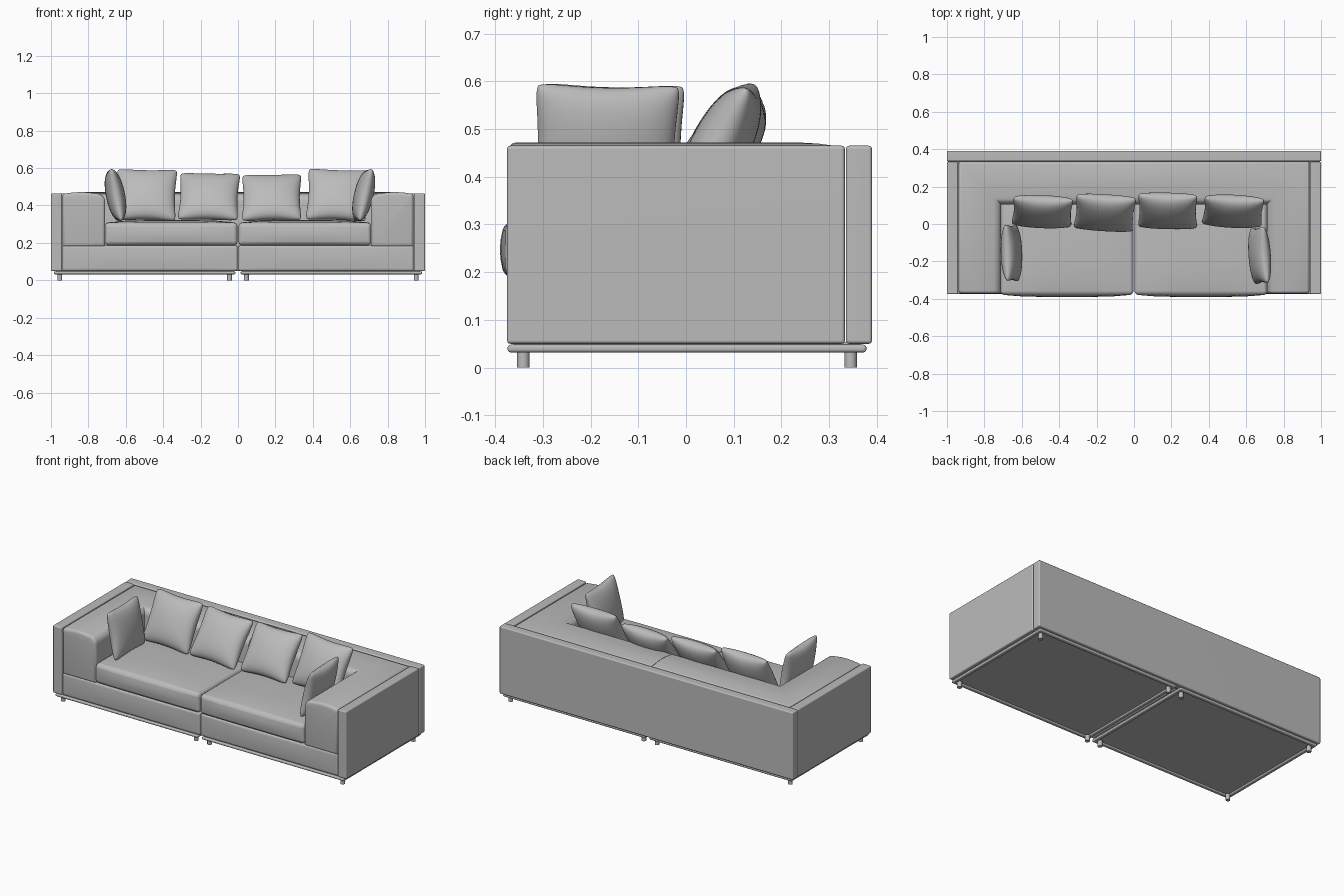
import bpy, bmesh, math
from mathutils import Matrix

if "Cube" in bpy.data.objects:
    bpy.data.objects.remove(bpy.data.objects["Cube"])

fabric = bpy.data.materials.new("grey fabric")
fabric.diffuse_color = (0.5, 0.5, 0.5, 1)
fabric.use_nodes = True
fabric.node_tree.nodes["Principled BSDF"].inputs["Base Color"].default_value = fabric.diffuse_color


def finish(name, bm, angle=None):
    bmesh.ops.recalc_face_normals(bm, faces=bm.faces[:])
    me = bpy.data.meshes.new(name)
    bm.to_mesh(me)
    bm.free()
    me.materials.append(fabric)
    ob = bpy.data.objects.new(name, me)
    bpy.context.collection.objects.link(ob)
    for p in me.polygons:
        p.use_smooth = True
    if angle:
        bpy.ops.object.select_all(action='DESELECT')
        ob.select_set(True)
        bpy.context.view_layer.objects.active = ob
        bpy.ops.object.shade_smooth_by_angle(angle=math.radians(angle))
    return ob


def box(name, lo, hi, bevel, cuts=0, crown=0.0, bulge=0.0, segs=3):
    """Rounded box; optional swollen top (crown) and front (bulge)."""
    bm = bmesh.new()
    bmesh.ops.create_cube(bm, size=2)
    if cuts:
        bmesh.ops.subdivide_edges(bm, edges=bm.edges[:], cuts=cuts, use_grid_fill=True)
    c = [(a + b) / 2 for a, b in zip(lo, hi)]
    h = [abs(b - a) / 2 for a, b in zip(lo, hi)]
    for v in bm.verts:
        x, y, z = v.co
        v.co = (c[0] + h[0] * x, c[1] + h[1] * y, c[2] + h[2] * z)
        if z > 0.99:
            v.co.z += crown * (1 - x ** 4) * (1 - y ** 4)
        if y < -0.99:
            v.co.y -= bulge * (1 - x ** 4) * (1 - z ** 2)
    ob = finish(name, bm)
    m = ob.modifiers.new("round", 'BEVEL')
    m.width, m.segments, m.limit_method, m.angle_limit = bevel, segs, 'ANGLE', math.radians(50)
    ob.modifiers.new("normals", 'WEIGHTED_NORMAL')
    return ob


def arm_and_back(name, s):
    """Cushion with a rounded profile, mitred at the corner from arm to back."""
    W, Z0, Z1, r0, r1 = 0.228, 0.18, 0.464, 0.015, 0.045
    prof = [(0, Z0)]
    for i in range(5):
        a = math.pi / 2 * i / 4
        prof.append((r0 - r0 * math.cos(a), Z1 - r0 + r0 * math.sin(a)))
    for t in (0.25, 0.5, 0.75):
        prof.append((r0 + t * (W - r0 - r1), Z1 + 0.008 * math.sin(math.pi * t)))
    for i in range(8):
        a = math.pi / 2 * i / 7
        prof.append((W - r1 + r1 * math.sin(a), Z1 - r1 + r1 * math.cos(a)))
    prof.append((W, Z0))

    def inset(d):
        return [(W / 2 + (u - W / 2) * (1 - 2 * d / W),
                 (Z0 + Z1) / 2 + (z - (Z0 + Z1) / 2) * (1 - 2 * d / (Z1 - Z0))) for u, z in prof]
    X, Y = 0.938, 0.333
    rings = [[(X - u, -0.372 + dy, z) for u, z in inset(d)]
             for d, dy in ((0.016, 0), (0.008, 0.002), (0.002, 0.008), (0, 0.016))]
    rings.append([(X - u, Y - u, z) for u, z in prof])
    rings.append([(0.001, Y - u, z) for u, z in prof])
    bm = bmesh.new()
    vs = [[bm.verts.new((s * x, y, z)) for x, y, z in ring] for ring in rings]
    n = len(prof)
    for a, b in zip(vs, vs[1:]):
        for i in range(n):
            j = (i + 1) % n
            bm.faces.new((a[i], a[j], b[j], b[i]))
    bm.faces.new(vs[0])
    bm.faces.new(vs[-1])
    finish(name, bm, 40)


def pillow(name, loc, w, h, t, lean, yaw=0, roll=0):
    """Scatter cushion: pinched edges, soft corners, swollen middle."""
    bm = bmesh.new()
    N = 24
    for side in (-1, 1):
        grid = []
        for i in range(N + 1):
            row = []
            for j in range(N + 1):
                u = math.sin(math.pi / 2 * (2 * i / N - 1))
                v = math.sin(math.pi / 2 * (2 * j / N - 1))
                k = 1 - 0.07 * (u * v) ** 6
                x = u * k * (1 - 0.09 * (1 - v * v) * u * u)
                z = v * k * (1 - 0.09 * (1 - u * u) * v * v)
                y = side * (max(0, (1 - u * u) * (1 - v * v)) ** 0.45 * 0.95
                            + 0.12 * max(0, 1 - max(u * u, v * v)) ** 0.5)
                row.append(bm.verts.new((x * w / 2, y * t / 2, z * h / 2)))
            grid.append(row)
        for i in range(N):
            for j in range(N):
                bm.faces.new((grid[i][j], grid[i + 1][j], grid[i + 1][j + 1], grid[i][j + 1]))
    bmesh.ops.remove_doubles(bm, verts=bm.verts[:], dist=1e-5)
    rad = math.radians
    m = (Matrix.Translation(loc) @ Matrix.Rotation(rad(yaw), 4, 'Z')
         @ Matrix.Rotation(rad(-lean), 4, 'X') @ Matrix.Rotation(rad(roll), 4, 'Y'))
    bm.transform(m)
    finish(name, bm)


def leg(name, x, y):
    bm = bmesh.new()
    bmesh.ops.create_cone(bm, cap_ends=True, segments=24, radius1=0.013, radius2=0.013, depth=0.036,
                          matrix=Matrix.Translation((x, y, 0.018)))
    finish(name, bm, 40)


# Outer back panel
box("back_panel", (-1, 0.335, 0.05), (1, 0.39, 0.465), 0.007)

for s, side in ((-1, "left"), (1, "right")):
    def sbox(name, x0, x1, y0, y1, z0, z1, *args, **kw):
        a, b = sorted((s * x0, s * x1))
        return box(side + "_" + name, (a, y0, z0), (b, y1, z1), *args, **kw)

    # Outer side panel, base block, seat cushion
    sbox("side_panel", 0.941, 1.0, -0.375, 0.333, 0.05, 0.465, 0.007)
    sbox("seat_base", 0.003, 0.938, -0.37, 0.333, 0.05, 0.186, 0.010, cuts=7, bulge=0.005)
    sbox("seat_cushion", 0.003, 0.712, -0.378, 0.12, 0.186, 0.308, 0.022, cuts=5,
         crown=0.014, bulge=0.012, segs=4)
    arm_and_back(side + "_arm_and_back_cushion", s)

    # Plinth rails, underside board and legs
    sbox("front_rail", 0.014, 0.984, -0.374, -0.350, 0.032, 0.048, 0.006)
    sbox("rear_rail", 0.014, 0.984, 0.354, 0.378, 0.032, 0.048, 0.006)
    sbox("inner_rail", 0.014, 0.038, -0.374, 0.378, 0.032, 0.048, 0.006)
    sbox("outer_rail", 0.960, 0.984, -0.374, 0.378, 0.032, 0.048, 0.006)
    sbox("underside_board", 0.025, 0.972, -0.362, 0.366, 0.041, 0.054, 0.002)
    for x, xn in ((0.045, "inner"), (0.953, "outer")):
        for y, yn in ((-0.341, "front"), (0.345, "rear")):
            leg(f"{side}_{xn}_{yn}_leg", s * x, y)

# Scatter cushions along the back and against the arms
pillow("back_pillow_1", (-0.490, 0.066, 0.456), 0.335, 0.315, 0.115, 27, -2, 1)
pillow("back_pillow_2", (-0.155, 0.060, 0.447), 0.335, 0.310, 0.115, 35, -3, 1)
pillow("back_pillow_3", (0.180, 0.070, 0.442), 0.330, 0.305, 0.115, 35, -2, -1)
pillow("back_pillow_4", (0.530, 0.068, 0.456), 0.335, 0.315, 0.115, 27, -2, 2)
pillow("left_arm_pillow", (-0.655, -0.155, 0.455), 0.315, 0.295, 0.095, 11, 92, 1)
pillow("right_arm_pillow", (0.672, -0.168, 0.455), 0.315, 0.295, 0.095, 13, -86, -1)
